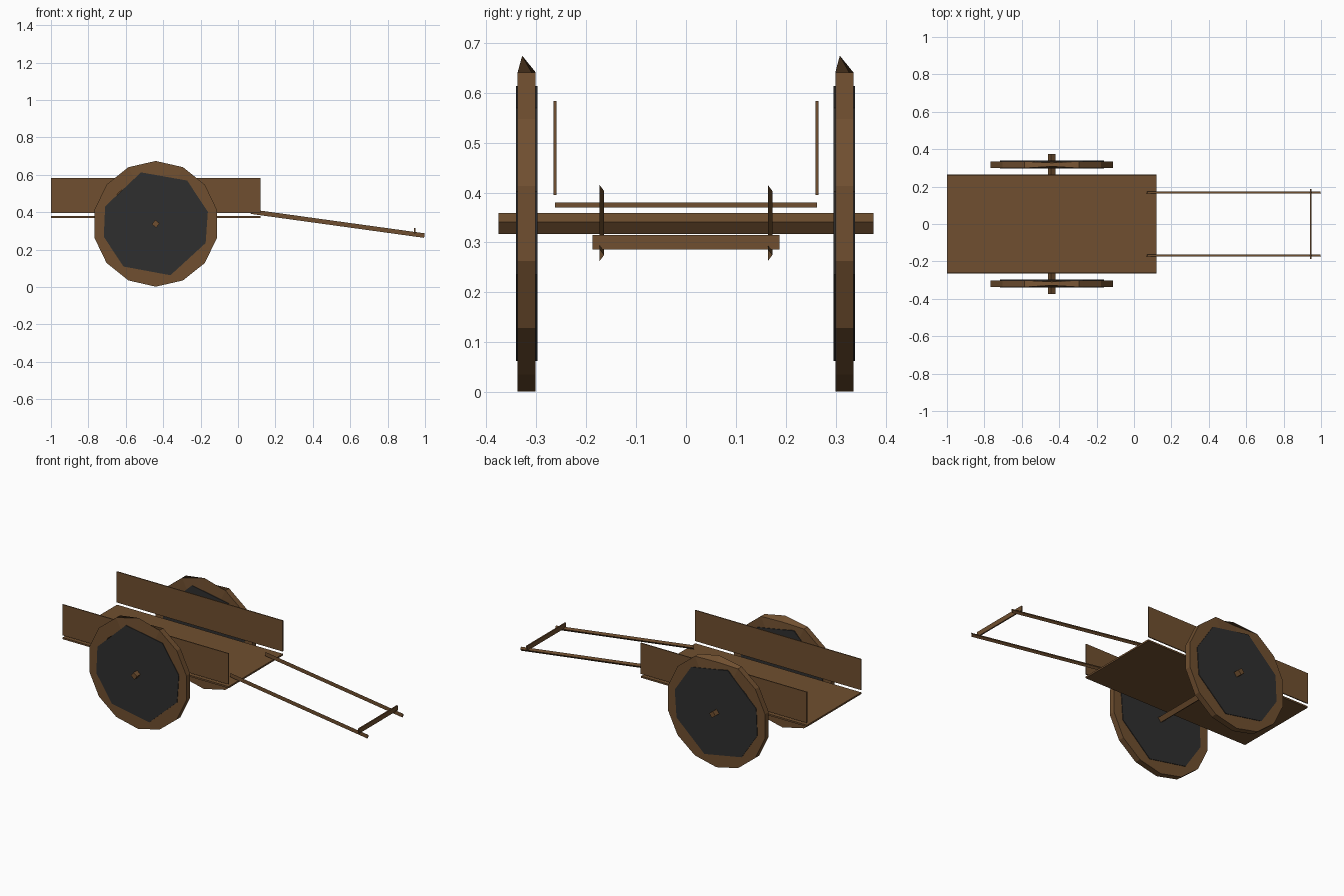
import bpy, bmesh
from math import sin, cos, pi, radians
from mathutils import Vector

cube = bpy.data.objects.get("Cube")
if cube:
    bpy.data.objects.remove(cube)


def material(name, colour):
    m = bpy.data.materials.new(name)
    m.use_nodes = True
    m.diffuse_color = colour
    m.node_tree.nodes["Principled BSDF"].inputs["Base Color"].default_value = colour
    return m


wood = material("brown wood", (0.16, 0.078, 0.029, 1))
dark = material("charcoal", (0.028, 0.028, 0.028, 1))


def finish(name, bm, mat, place=(0, 0, 0)):
    bmesh.ops.recalc_face_normals(bm, faces=bm.faces)
    mesh = bpy.data.meshes.new(name)
    bm.to_mesh(mesh)
    bm.free()
    mesh.materials.append(mat)
    obj = bpy.data.objects.new(name, mesh)
    obj.location = place
    bpy.context.collection.objects.link(obj)
    return obj


def box(name, low, high, mat):
    low, high = Vector(low), Vector(high)
    bm = bmesh.new()
    bmesh.ops.create_cube(bm, size=1)
    bmesh.ops.scale(bm, vec=high - low, verts=bm.verts)
    bmesh.ops.translate(bm, vec=(low + high) / 2, verts=bm.verts)
    return finish(name, bm, mat)


def loft(name, first, second, mat, place=(0, 0, 0)):
    # Two matching outlines joined by sides and closed by end caps
    bm = bmesh.new()
    a = [bm.verts.new(p) for p in first]
    b = [bm.verts.new(p) for p in second]
    n = len(a)
    bm.faces.new(a)
    bm.faces.new(b)
    for i in range(n):
        j = (i + 1) % n
        bm.faces.new((a[i], a[j], b[j], b[i]))
    return finish(name, bm, mat, place)


def circle(radius, y, angles):
    return [(radius * cos(t), y, radius * sin(t)) for t in angles]


AXLE_X, AXLE_Z = -0.44, 0.338


def rim(name, place):
    # Faceted ring with one chipped corner at the top
    n = 14
    angles = [pi / 2 + 2 * pi * i / n for i in range(n)]
    rings = [circle(0.336, -0.018, angles), circle(0.336, 0.018, angles),
             circle(0.26, 0.018, angles), circle(0.26, -0.018, angles)]
    rings[0][0] = (0, -0.009, 0.336)
    rings[1][0] = (0, 0.01, 0.302)
    bm = bmesh.new()
    rings = [[bm.verts.new(p) for p in r] for r in rings]
    for k in range(4):
        a, b = rings[k], rings[(k + 1) % 4]
        for i in range(n):
            j = (i + 1) % n
            bm.faces.new((a[i], a[j], b[j], b[i]))
    finish(name, bm, wood, place)


# Wheels: wooden rim around a slightly thicker, uneven eight-sided disc
corners = [radians(d) for d in (106, 54, 13, -21, -74, -127, -166, 161)]
for side, y in (("right", -0.319), ("left", 0.317)):
    hub = (AXLE_X, y, AXLE_Z)
    rim(side + "_wheel_rim", hub)
    loft(side + "_wheel_disc", circle(0.286, -0.0215, corners),
         circle(0.286, 0.0215, corners), dark, hub)

# Axle
diamond = [radians(d) for d in (8, 98, 188, 278)]
loft("axle", circle(0.021, -0.375, diamond), circle(0.021, 0.375, diamond),
     wood, (AXLE_X, 0, AXLE_Z))

# Bed and side boards, with a slit between them
box("cart_bed", (-1, -0.262, 0.37), (0.12, 0.262, 0.38), wood)
for side, s in (("right", -1), ("left", 1)):
    box(side + "_side_board", (-1, s * 0.262 - 0.003, 0.395),
        (0.12, s * 0.262 + 0.003, 0.583), wood)

# Pull handles: slim three-sided poles sloping down to the front bar
for side, y in (("right", -0.169), ("left", 0.168)):
    section = [(0.002, -0.004, 0.012), (-0.002, -0.004, -0.012), (0, 0.005, 0)]
    start, end = Vector((0.07, y, 0.403)), Vector((0.997, y, 0.275))
    loft(side + "_handle", [start + Vector(p) for p in section],
         [end + Vector(p) for p in section], wood)

# Crossbar between the handles
box("handle_crossbar", (0.94, -0.187, 0.286), (0.948, 0.187, 0.315), wood)
